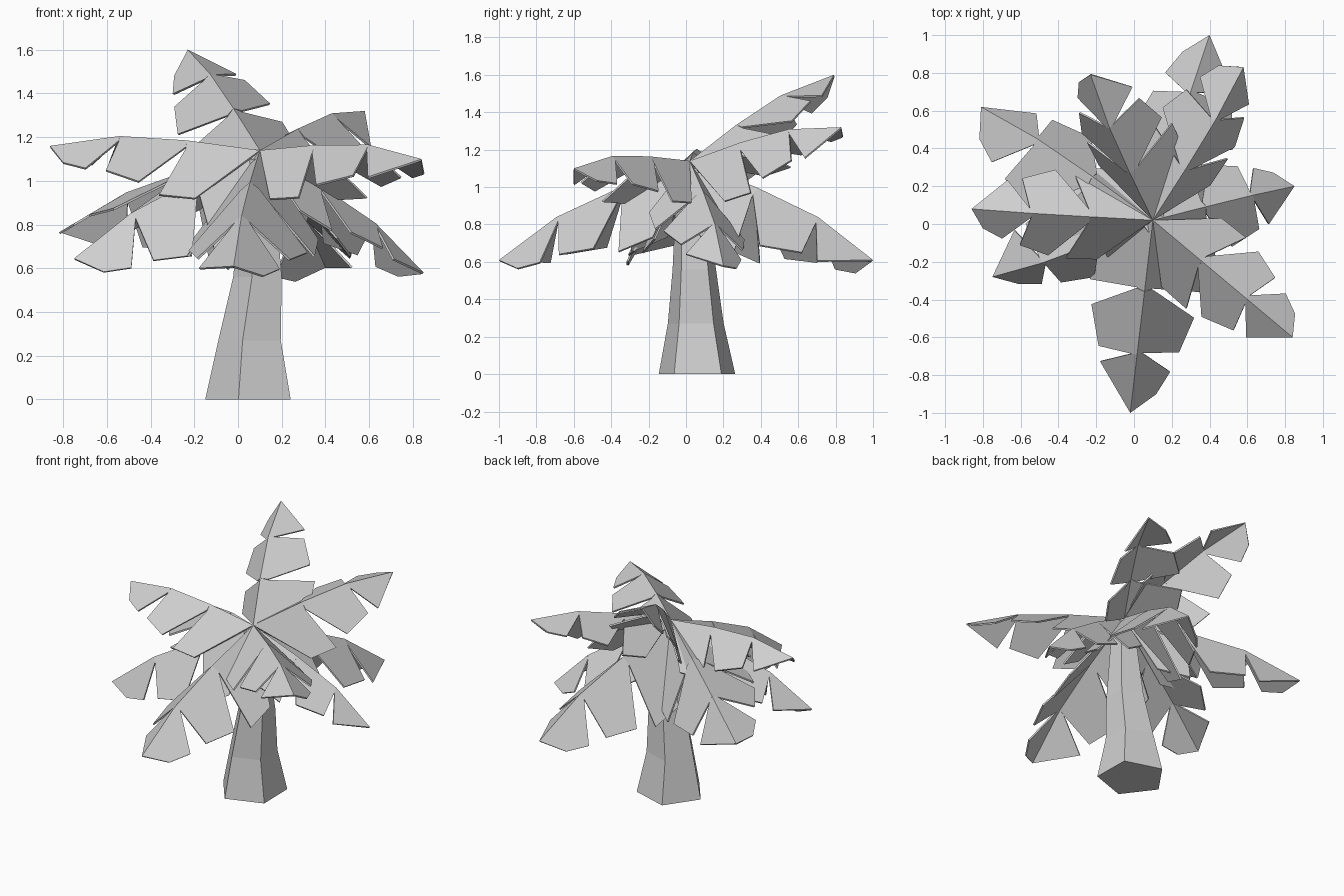
import bpy, bmesh, math
from mathutils import Vector

if "Cube" in bpy.data.objects:
    bpy.data.objects.remove(bpy.data.objects["Cube"], do_unlink=True)

grey = bpy.data.materials.new("plain_grey")
grey.use_nodes = True
COLOUR = (0.63, 0.63, 0.63, 1)
grey.diffuse_color = COLOUR
grey.node_tree.nodes["Principled BSDF"].inputs["Base Color"].default_value = COLOUR


def finish(bm, name):
    """Turn a bmesh into a flat-shaded object with the shared material."""
    mesh = bpy.data.meshes.new(name)
    bm.to_mesh(mesh)
    bm.free()
    mesh.materials.append(grey)
    obj = bpy.data.objects.new(name, mesh)
    bpy.context.collection.objects.link(obj)
    return obj


# Trunk: five-sided rings (x, y, z, radius), leaning and tapering upwards
def build_trunk():
    bm = bmesh.new()
    rings = []
    for x, y, z, r in ((0.065, 0.06, 0, 0.215), (0.067, 0.053, 0.27, 0.157),
                       (0.1, 0.045, 0.56, 0.122), (0.1, 0.02, 1.1, 0.07)):
        angles = [math.radians(-107 + 72 * i) for i in range(5)]
        rings.append([bm.verts.new((x + r * math.cos(a), y + r * math.sin(a), z))
                      for a in angles])
    for low, high in zip(rings, rings[1:]):
        for i in range(5):
            j = (i + 1) % 5
            bm.faces.new((low[i], low[j], high[j], high[i]))
    bm.faces.new(rings[0][::-1])
    bm.faces.new(rings[-1])
    finish(bm, "trunk")


# Frond: three folded segments along an arched rib, cut by deep notches
CROWN = Vector((0.1, 0.02, 1.14))
RIB = ((0, 0), (0.35, 0.04), (0.67, 0.054), (1, 0))   # along, arch height
DROOP = (1.0, 0.8, 0.75)
LEFT = (((0.29, 0.25), (0.46, 0.255), (0.35, 0.035)),
        ((0.35, 0.035), (0.56, 0.24), (0.72, 0.19), (0.67, 0.025)),
        ((0.67, 0.025), (0.82, 0.16), (0.93, 0.108)))
RIGHT = (((0.28, 0.25), (0.46, 0.255), (0.355, 0.04)),
         ((0.355, 0.04), (0.55, 0.235), (0.73, 0.18), (0.68, 0.025)),
         ((0.68, 0.025), (0.81, 0.165)))


def build_frond(name, tip, roll, fold):
    """Roll is in degrees about the rib, positive lowering the left half."""
    chord = Vector(tip) - CROWN
    size = chord.length
    along = chord.normalized()
    level = Vector((0, 0, 1)).cross(along).normalized()
    upright = along.cross(level)
    c, s = math.cos(math.radians(roll)), math.sin(math.radians(roll))
    side = c * level - s * upright
    up = c * upright + s * level
    bm = bmesh.new()
    for sign, outline in ((1, LEFT), (-1, RIGHT)):
        for k, segment in enumerate(outline):
            (t0, h0), (t1, h1) = RIB[k], RIB[k + 1]
            verts = []
            for t, w in [(t0, 0), *segment, (t1, 0)]:
                h = h0 + (h1 - h0) * (t - t0) / (t1 - t0) - fold * DROOP[k] * w
                verts.append(bm.verts.new(
                    CROWN + size * (t * along + sign * w * side + h * up)))
            bm.faces.new(verts)
    bmesh.ops.remove_doubles(bm, verts=bm.verts, dist=0.0005)
    # Both halves face upwards, so the thickness goes underneath
    for f in bm.faces:
        f.normal_update()
        if f.normal.dot(up) < 0:
            f.normal_flip()
    solid = finish(bm, name).modifiers.new("thickness", "SOLIDIFY")
    solid.thickness = 0.01
    solid.offset = -1


build_trunk()
FRONDS = {   # tip, roll, fold
    "frond_left_low": ((0.85, 0.2, 0.58), 6, 0.85),
    "frond_left_front": ((0.84, -0.6, 1.1), 0, 1),
    "frond_front": ((-0.02, -1, 0.61), 0, 1.12),
    "frond_right_front": ((-0.75, -0.28, 0.645), 19, 1.07),
    "frond_right_high": ((-0.86, 0.08, 1.16), 4, 1),
    "frond_right_back": ((-0.81, 0.62, 0.77), -22, 1.06),
    "frond_back_high": ((-0.23, 0.79, 1.6), 21, 1),
    "frond_back_low": ((0.4, 1, 0.61), 7, 1.24),
    "frond_left_back": ((0.58, 0.83, 1.32), -17, 1),
}
for frond_name, (frond_tip, frond_roll, frond_fold) in FRONDS.items():
    build_frond(frond_name, frond_tip, frond_roll, frond_fold)
